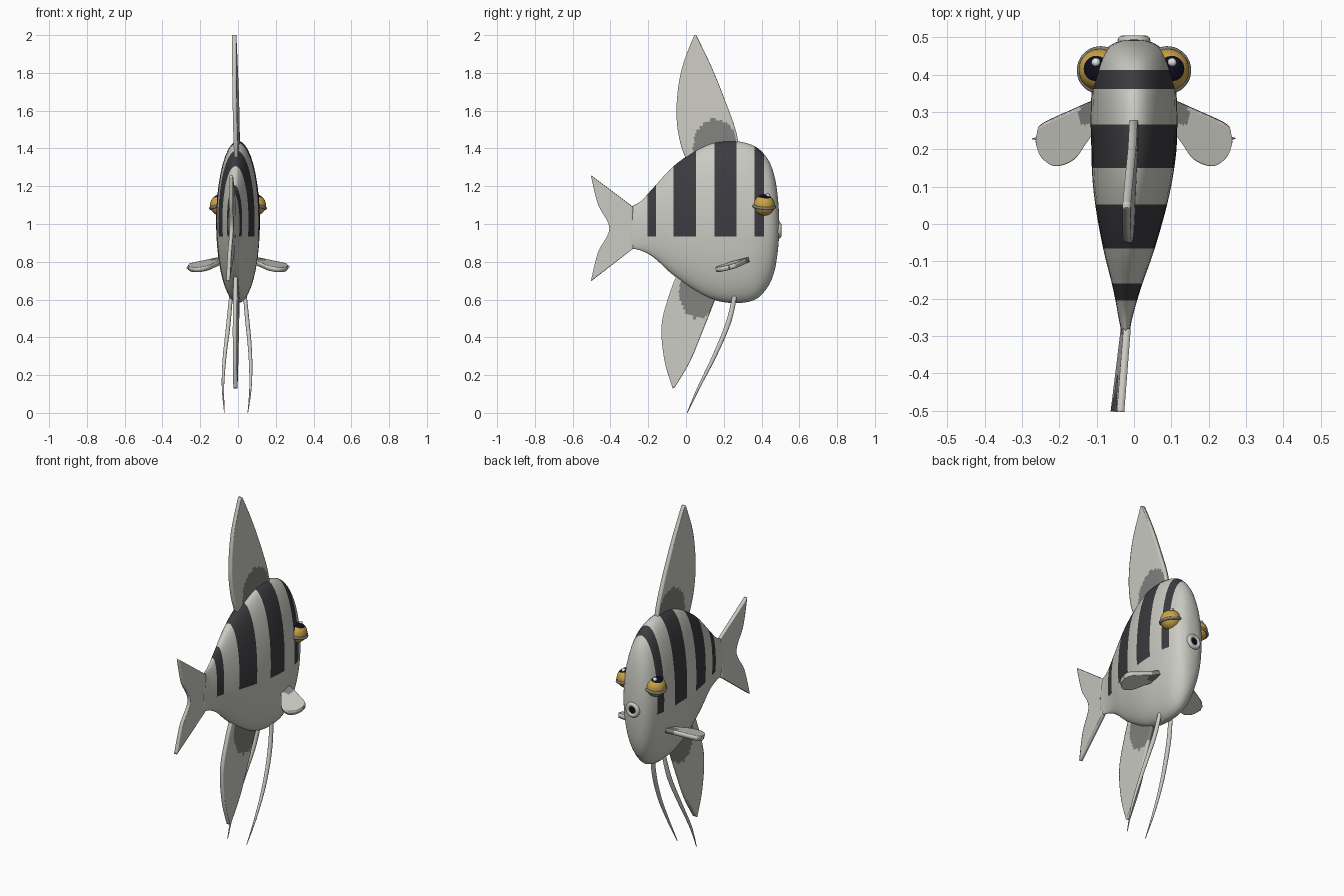
import bpy, bmesh, math
from mathutils import Vector, Matrix

if "Cube" in bpy.data.objects:
    bpy.data.objects.remove(bpy.data.objects["Cube"])


def material(name, rgb):
    m = bpy.data.materials.new(name)
    m.diffuse_color = (*rgb, 1)
    m.use_nodes = True
    m.node_tree.nodes["Principled BSDF"].inputs["Base Color"].default_value = m.diffuse_color
    return m


SILVER = material("silver", (0.60, 0.60, 0.55))
STRIPE = material("stripe charcoal", (0.045, 0.045, 0.052))
PATCH = material("fin root grey", (0.22, 0.22, 0.21))
GOLD = material("eye gold", (0.60, 0.37, 0.06))
BLACK = material("pupil black", (0.004, 0.004, 0.014))
WHITE = material("glint white", (0.85, 0.85, 0.85))


def spline(points, n):
    """Sample a Catmull-Rom curve through tuples of any length."""
    p = [points[0]] + list(points) + [points[-1]]
    out = []
    for s in range(n + 1):
        f = s / n * (len(points) - 1)
        i = min(int(f), len(points) - 2)
        t = f - i
        out.append([0.5 * (2 * b + (c - a) * t + (2 * a - 5 * b + 4 * c - d) * t * t
                           + (3 * b - a - 3 * c + d) * t ** 3)
                    for a, b, c, d in zip(*p[i:i + 4])])
    return out


def bend(y):
    """Sideways swimming curve of the body and fins."""
    if y > 0.2:
        return 0.0
    return -0.023 * min((0.2 - y) / 0.45, 1) - 0.1 * max(-0.29 - y, 0)


def finish(name, bm, mats, angle=50):
    bmesh.ops.recalc_face_normals(bm, faces=bm.faces)
    me = bpy.data.meshes.new(name)
    bm.to_mesh(me)
    bm.free()
    ob = bpy.data.objects.new(name, me)
    bpy.context.collection.objects.link(ob)
    for m in mats:
        me.materials.append(m)
    smooth(ob, angle)
    return ob


def smooth(ob, angle=50):
    bpy.ops.object.select_all(action='DESELECT')
    ob.select_set(True)
    bpy.context.view_layer.objects.active = ob
    bpy.ops.object.shade_smooth_by_angle(angle=math.radians(angle))


def loft(rings):
    """rings: (centre, axis_a, axis_b) ellipses joined into a closed skin."""
    n = 40
    bm = bmesh.new()
    rows = []
    for c, a, b in rings:
        rows.append([bm.verts.new(c + a * math.cos(2 * math.pi * k / n) + b * math.sin(2 * math.pi * k / n))
                     for k in range(n)])
    for r, s in zip(rows, rows[1:]):
        for k in range(n):
            bm.faces.new((r[k], r[(k + 1) % n], s[(k + 1) % n], s[k]))
    bm.faces.new(rows[0])
    bm.faces.new(rows[-1])
    return bm


def fin(name, edge_a, edge_b, is_patch, thickness=0.022, place=None, n=36, m=28):
    """Sheet spanned between two edge curves, thickened."""
    bm = bmesh.new()
    grid = []
    for a, b in zip(spline(edge_a, n), spline(edge_b, n)):
        grid.append([bm.verts.new(Vector(a).lerp(Vector(b), j / m)) for j in range(m + 1)])
    for r, s in zip(grid, grid[1:]):
        for j in range(m):
            bm.faces.new((r[j], r[j + 1], s[j + 1], s[j]))
    for f in bm.faces:
        f.material_index = int(is_patch(f.calc_center_median()))
    for v in bm.verts:
        v.co.x += place(v.co) if place else 0
    bmesh.ops.remove_doubles(bm, verts=bm.verts, dist=0.0005)
    ob = finish(name, bm, [SILVER, PATCH])
    mod = ob.modifiers.new("thickness", 'SOLIDIFY')
    mod.thickness = thickness
    mod.offset = 0
    return ob


# Body: stations of (y, top z, bottom z, half width)
stations = [(-0.295, 1.09, 0.87, 0.010), (-0.24, 1.12, 0.86, 0.021), (-0.17, 1.195, 0.822, 0.038),
            (-0.066, 1.306, 0.728, 0.069), (0.056, 1.392, 0.642, 0.097), (0.156, 1.433, 0.596, 0.111),
            (0.27, 1.438, 0.581, 0.116), (0.37, 1.408, 0.602, 0.112), (0.435, 1.34, 0.67, 0.096),
            (0.468, 1.255, 0.75, 0.076), (0.484, 1.16, 0.84, 0.054), (0.491, 1.08, 0.91, 0.034),
            (0.494, 1.01, 0.98, 0.008)]
bm = loft([(Vector((0, y, (t + b) / 2)), Vector((w, 0, 0)), Vector((0, 0, (t - b) / 2)))
           for y, t, b, w in spline(stations, 60)])

# Stripes: cut the skin at the stripe borders, then colour between them
bands = [(0.362, 0.412), (0.15, 0.267), (-0.065, 0.052), (-0.205, -0.16)]
cuts = [((0, y, 0), (0, 1, 0)) for band in bands for y in band] + [((0, 0, 0.935), (0, 0, 1))]
for co, no in cuts:
    bmesh.ops.bisect_plane(bm, geom=bm.verts[:] + bm.edges[:] + bm.faces[:],
                           plane_co=co, plane_no=no, dist=1e-5)
for f in bm.faces:
    c = f.calc_center_median()
    f.material_index = int(c.z > 0.935 and any(lo < c.y < hi for lo, hi in bands))
for v in bm.verts:
    v.co.x += bend(v.co.y)
finish("body", bm, [SILVER, STRIPE], 80)

# Dorsal, anal and tail fins
fin("dorsal_fin",
    [(0, 0.02, 1.30), (0, -0.03, 1.43), (0, -0.05, 1.60), (0, -0.025, 1.81), (0, 0.044, 2.0)],
    [(0, 0.29, 1.36), (0, 0.265, 1.49), (0, 0.22, 1.62), (0, 0.14, 1.82), (0, 0.054, 2.0)],
    lambda c: ((c.y - 0.155) / 0.115) ** 2 + ((c.z - 1.41) / 0.145) ** 2 < 1,
    place=lambda v: bend(v.y) - 0.012 * max(v.z - 1.4, 0) / 0.6)
fin("anal_fin",
    [(0, -0.03, 0.77), (0, -0.08, 0.65), (0, -0.128, 0.47), (0, -0.114, 0.28), (0, -0.07, 0.13)],
    [(0, 0.17, 0.64), (0, 0.14, 0.565), (0, 0.087, 0.43), (0, 0.02, 0.27), (0, -0.06, 0.135)],
    lambda c: ((c.y - 0.065) / 0.1) ** 2 + ((c.z - 0.64) / 0.14) ** 2 < 1,
    place=lambda v: bend(v.y))
fin("tail_fin",
    [(0, -0.28, 0.87), (0, -0.285, 0.98), (0, -0.28, 1.09)],
    [(0, -0.503, 0.697), (0, -0.465, 0.85), (0, -0.405, 0.977), (0, -0.465, 1.105), (0, -0.503, 1.257)],
    lambda c: False, 0.02,
    place=lambda v: bend(v.y) + 0.03 * (v.z - 0.98))


# Paired parts
def pectoral(x, y, s):
    return (s * x, y, 0.81 - 0.25 * (0.33 - y) - 0.1 * (x - 0.115))


for side, s in (("right", 1), ("left", -1)):
    fin(side + "_pectoral_fin",
        [pectoral(x, y, s) for x, y in
         ((0.09, 0.338), (0.16, 0.307), (0.246, 0.267), (0.259, 0.245), (0.262, 0.227))],
        [pectoral(x, y, s) for x, y in
         ((0.09, 0.27), (0.125, 0.222), (0.16, 0.175), (0.21, 0.158), (0.248, 0.183), (0.262, 0.22))],
        lambda c: abs(c.x) < 0.145 and c.y > 0.27, 0.026)

    # Trailing belly feelers
    path = [(0.035, 0.262, 0.64, 0.012), (0.05, 0.225, 0.48, 0.014), (0.068, 0.15, 0.30, 0.012),
            (0.073, 0.07, 0.14, 0.008), (0.062, 0.006, 0.0, 0.002)]
    bm = loft([(Vector((s * x + bend(y), y, z)), Vector((r * 0.8, 0, 0)), Vector((0, r, 0)))
               for x, y, z, r in spline(path, 30)])
    finish(side + "_feeler", bm, [SILVER])

    # Upward-looking eye, its rim and its glint
    centre = Vector((s * 0.092, 0.413, 1.10))
    axis = Vector((s * 0.22, 0.08, 1)).normalized()
    turn = axis.to_track_quat('Z', 'Y').to_matrix().to_4x4()
    bm = bmesh.new()
    bmesh.ops.create_uvsphere(bm, u_segments=32, v_segments=24, radius=0.056)
    for f in bm.faces:
        f.material_index = int(f.calc_center_median().z > 0.056 * math.cos(math.radians(38)))
    bmesh.ops.transform(bm, matrix=Matrix.Translation(centre) @ turn, verts=bm.verts)
    finish(side + "_eye", bm, [GOLD, BLACK], 80)

    bpy.ops.mesh.primitive_torus_add(major_radius=0.056, minor_radius=0.008, major_segments=40,
                                     minor_segments=10, location=centre - axis * 0.006,
                                     rotation=turn.to_euler())
    rim = bpy.context.object
    rim.name = side + "_eye_rim"
    rim.data.materials.append(PATCH)
    smooth(rim, 80)

    bm = bmesh.new()
    bmesh.ops.create_uvsphere(bm, u_segments=16, v_segments=10, radius=0.012)
    bmesh.ops.translate(bm, vec=(s * 0.102, 0.433, 1.149), verts=bm.verts)
    finish(side + "_eye_glint", bm, [WHITE], 80)

# Round lips with a dark opening
bpy.ops.mesh.primitive_torus_add(major_radius=0.031, minor_radius=0.013, major_segments=40,
                                 minor_segments=12, location=(0, 0.492, 0.967),
                                 rotation=(math.pi / 2, 0, 0))
lips = bpy.context.object
lips.name = "lips"
lips.data.materials.append(SILVER)
smooth(lips, 80)
bpy.ops.mesh.primitive_cylinder_add(vertices=32, radius=0.026, depth=0.009, location=(0, 0.494, 0.967),
                                    rotation=(math.pi / 2, 0, 0))
mouth = bpy.context.object
mouth.name = "mouth_opening"
mouth.data.materials.append(BLACK)
